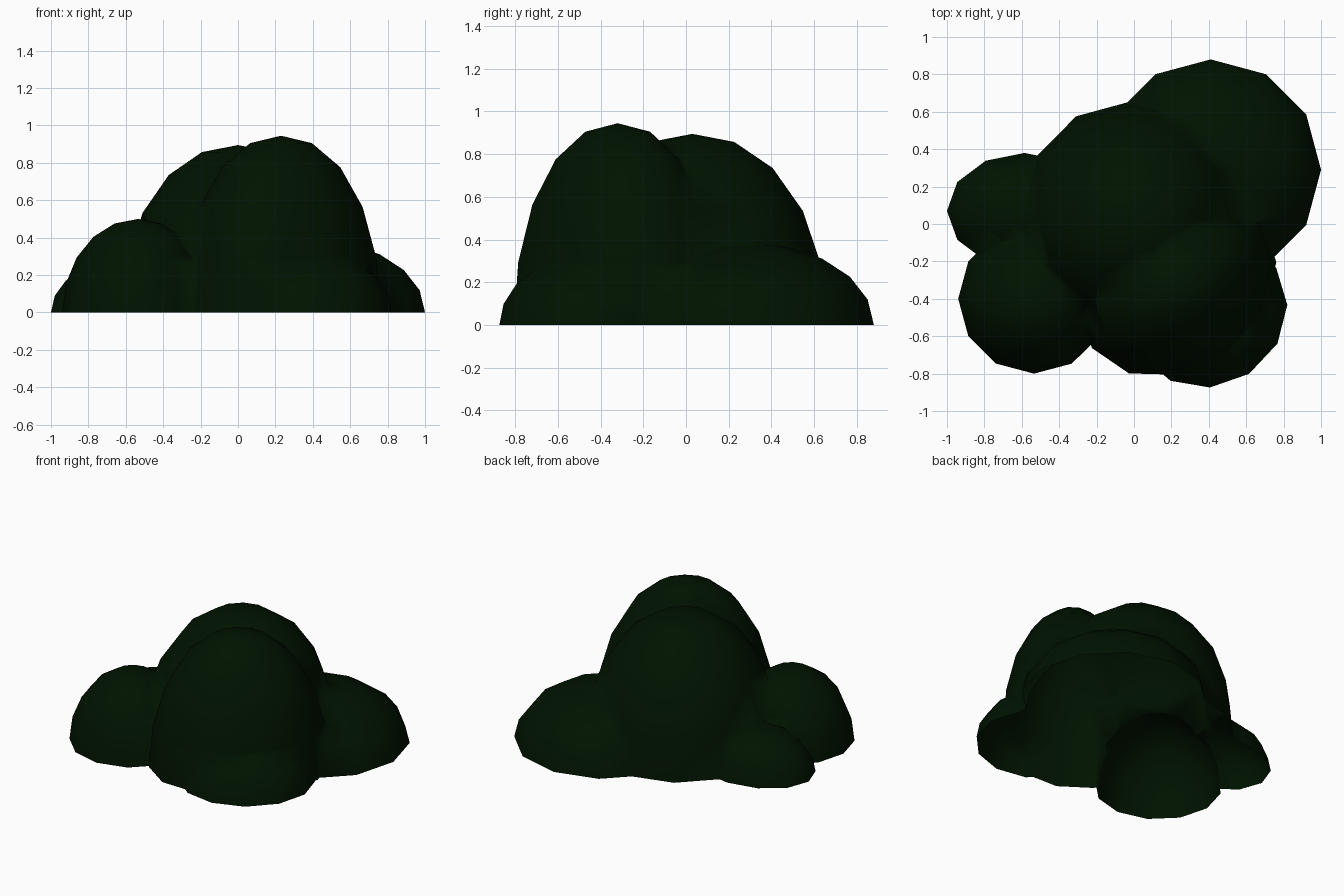
import bpy, bmesh, math
from mathutils import Matrix, Vector

if "Cube" in bpy.data.objects:
    bpy.data.objects.remove(bpy.data.objects["Cube"])

# Dark foliage colour
leaf = bpy.data.materials.new("dark_leaf")
leaf.diffuse_color = (0.0, 0.0065, 0.0, 1)
leaf.use_nodes = True
leaf.node_tree.nodes["Principled BSDF"].inputs["Base Color"].default_value = leaf.diffuse_color


def mound(name, x, y, rx, ry, height, turn=0, power=2.0):
    """Low-poly ellipsoid centred on the ground; power > 2 rounds its shoulders."""
    bm = bmesh.new()
    bmesh.ops.create_uvsphere(bm, u_segments=12, v_segments=10, radius=1)
    for v in bm.verts:
        r = math.hypot(v.co.x, v.co.y)
        v.co /= (r ** power + abs(v.co.z) ** power) ** (1 / power)
    bm.transform(Matrix.Translation((x, y, 0))
                 @ Matrix.Rotation(math.radians(turn), 4, 'Z')
                 @ Matrix.Diagonal(Vector((rx, ry, height, 1))))
    me = bpy.data.meshes.new(name)
    bm.to_mesh(me)
    bm.free()
    me.materials.append(leaf)
    ob = bpy.data.objects.new(name, me)
    bpy.context.collection.objects.link(ob)
    return ob


# Two tall mounds in the middle
bush = mound("bush", 0.0, 0.03, 0.62, 0.63, 0.895, 0, 2.1)
others = [
    mound("tall_front_mound", 0.23, -0.32, 0.57, 0.455, 0.945, 37, 2.1),
    # Lower mounds around them
    mound("back_right_mound", 0.41, 0.29, 0.59, 0.59, 0.385),
    mound("front_left_mound", -0.535, -0.40, 0.405, 0.40, 0.50),
    mound("left_mound", -0.585, 0.07, 0.415, 0.31, 0.29),
    mound("front_right_mound", 0.40, -0.47, 0.43, 0.395, 0.32, 33),
]

# Merge all mounds into one skin
for ob in others:
    mod = bush.modifiers.new("merge", 'BOOLEAN')
    mod.operation = 'UNION'
    mod.solver = 'EXACT'
    mod.object = ob
merged = bpy.data.meshes.new_from_object(
    bush.evaluated_get(bpy.context.evaluated_depsgraph_get()))
bush.modifiers.clear()
bush.data = merged
for ob in others:
    bpy.data.objects.remove(ob)

# Cut off the lower half, leaving the underside open, and smooth the skin
bm = bmesh.new()
bm.from_mesh(merged)
bmesh.ops.bisect_plane(bm, geom=bm.verts[:] + bm.edges[:] + bm.faces[:],
                       dist=1e-5, plane_co=(0, 0, 0), plane_no=(0, 0, 1),
                       clear_inner=True)
for f in bm.faces:
    f.smooth = True
bm.to_mesh(merged)
bm.free()
